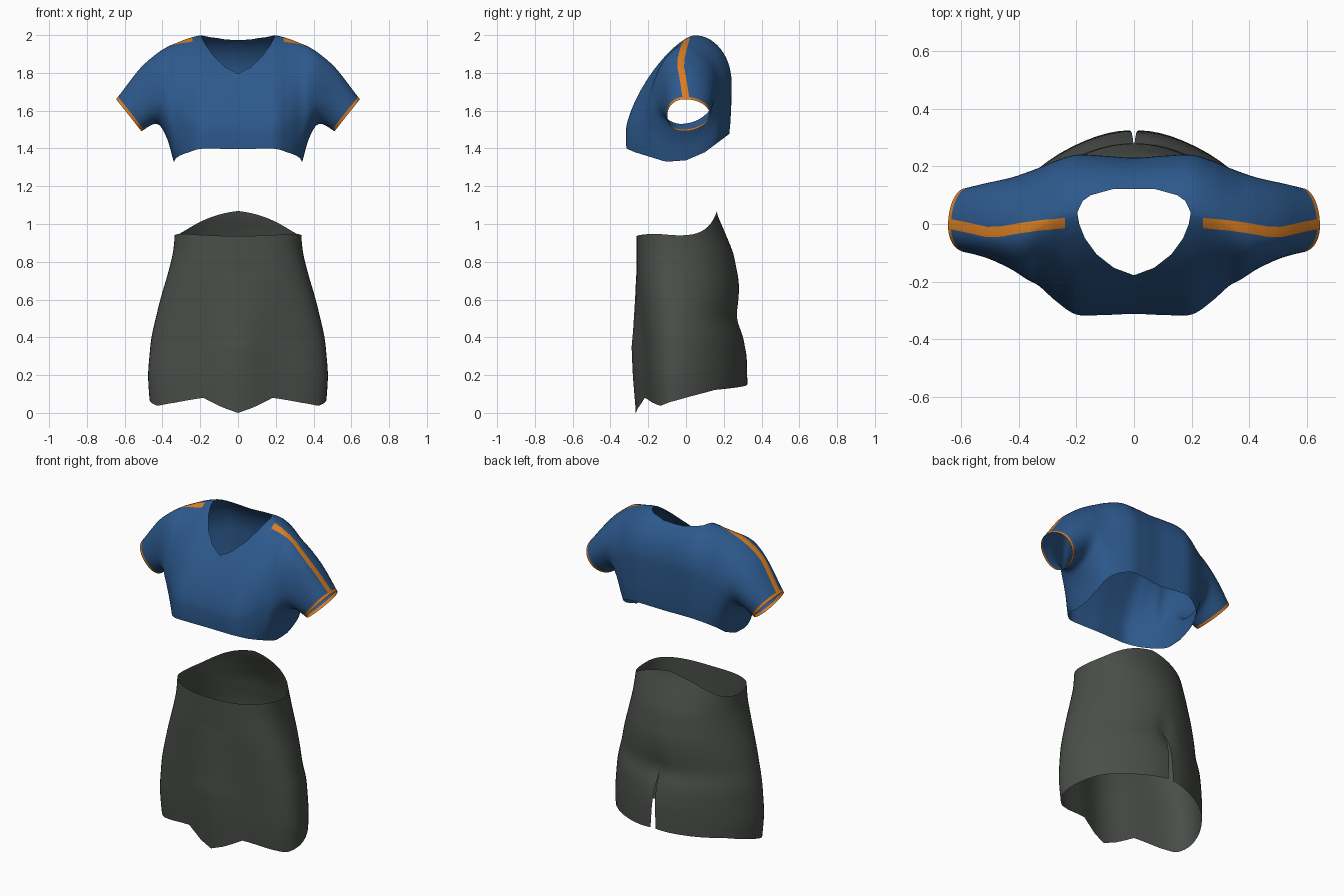
import bpy
import bmesh
from math import sin, cos, pi, exp, copysign, radians
from mathutils import Vector

cube = bpy.data.objects.get("Cube")
if cube:
    bpy.data.objects.remove(cube)


def material(name, rgb):
    mat = bpy.data.materials.new(name)
    mat.use_nodes = True
    mat.diffuse_color = (*rgb, 1)
    mat.node_tree.nodes["Principled BSDF"].inputs["Base Color"].default_value = (*rgb, 1)
    return mat


blue = material("blue cloth", (0.026, 0.1, 0.265))
orange = material("orange trim", (0.7, 0.21, 0.017))
grey = material("dark grey cloth", (0.068, 0.076, 0.066))


def power(v, n):
    return copysign(abs(v) ** n, v)


def interp(points, v):
    """Piecewise linear lookup; each point is (key, value)."""
    if v <= points[0][0]:
        return points[0][1]
    for (a, p), (b, q) in zip(points, points[1:]):
        if v <= b:
            return p + (q - p) * (v - a) / (b - a)
    return points[-1][1]


def catmull(rows, steps):
    """Smooth rows of numbers by passing a spline through them."""
    out = []
    for i in range(len(rows) - 1):
        four = [rows[min(max(i + k, 0), len(rows) - 1)] for k in (-1, 0, 1, 2)]
        for s in range(steps):
            t = s / steps
            out.append([b + 0.5 * t * (c - a + t * (2 * a - 5 * b + 4 * c - d
                        + t * (3 * (b - c) + d - a))) for a, b, c, d in zip(*four)])
    return out + [list(rows[-1])]


def loft(bm, rings, closed):
    grid = [[bm.verts.new(p) for p in ring] for ring in rings]
    n = len(grid[0])
    for lo, hi in zip(grid, grid[1:]):
        for j in range(n if closed else n - 1):
            k = (j + 1) % n
            bm.faces.new((lo[j], lo[k], hi[k], hi[j]))


def cut(bm, co, normal, test=None, clear=False):
    """Slice the faces that pass the test; optionally drop the outer side."""
    faces = [f for f in bm.faces if test is None or test(f.calc_center_median())]
    edges = {e for f in faces for e in f.edges}
    verts = {v for f in faces for v in f.verts}
    bmesh.ops.bisect_plane(bm, geom=[*faces, *edges, *verts], dist=1e-5,
                           plane_co=co, plane_no=normal, clear_outer=clear)


def finish(bm, name, mats, angle):
    mesh = bpy.data.meshes.new(name)
    bm.to_mesh(mesh)
    bm.free()
    obj = bpy.data.objects.new(name, mesh)
    bpy.context.collection.objects.link(obj)
    for mat in mats:
        mesh.materials.append(mat)
    bpy.ops.object.select_all(action="DESELECT")
    obj.select_set(True)
    bpy.context.view_layer.objects.active = obj
    bpy.ops.object.shade_smooth_by_angle(angle=radians(angle))


# Shirt: sections across the body, from the middle out to the sleeve end
# x, front y, back y, top y, top z, bottom z, front bulge z, back bulge z, boxiness
half = [
    (0, -.312, .23, .05, 1.995, 1.13, 1.5, 1.75, 1),
    (.11, -.316, .237, .05, 1.998, 1.13, 1.5, 1.75, 1),
    (.2, -.314, .24, .04, 1.998, 1.14, 1.5, 1.75, 1),
    (.27, -.268, .22, .025, 1.98, 1.19, 1.52, 1.73, .9),
    (.33, -.215, .195, .0, 1.957, 1.3, 1.56, 1.7, .6),
    (.375, -.19, .178, -.02, 1.937, 1.45, 1.61, 1.69, .3),
    (.43, -.155, .16, -.035, 1.902, 1.53, 1.66, 1.7, 0),
    (.52, -.115, .14, -.035, 1.822, 1.485, 1.64, 1.65, 0),
    (.63, -.09, .115, -.01, 1.68, 1.41, 1.55, 1.55, 0),
    (.74, -.08, .1, .0, 1.54, 1.33, 1.44, 1.44, 0),
]
stations = [(-r[0], *r[1:]) for r in half[:0:-1]] + half


def shirt_ring(x, front, back, top_y, top, bottom, front_z, back_z, box, n=56):
    ring = []
    for j in range(n):
        a = 2 * pi * j / n
        c, s = cos(a), sin(a)
        side, side_z = (front, front_z) if c > 0 else (back, back_z)
        if s > 0:
            mid_y, end = top_y, top
            k = 2 - 0.58 * box if c > 0 else 2
        else:
            mid_y, end = (front + back) / 2 - 0.03, bottom
            k = 2 + 0.8 * box
        ring.append((x, mid_y + (side - mid_y) * abs(c) ** (2 / k),
                     side_z + (end - side_z) * abs(s) ** (2 / k)))
    return ring


bm = bmesh.new()
loft(bm, [shirt_ring(*row) for row in catmull(stations, 6)], True)
bmesh.ops.recalc_face_normals(bm, faces=bm.faces[:])

# Cuffs: trim the sleeve ends and slice the trim band
for side in (1, -1):
    out = Vector((side * .17, 0, -.135)).normalized()
    end = Vector((side * .51, 0, 1.49))
    cut(bm, end, out, clear=True)
    cut(bm, end - out * .016, out, lambda c: c.x * side > .4)

# Wavy hem, trimmed line by line
hem = [(-.4, 1.42), (-.27, 1.38), (-.2, 1.35), (-.1, 1.33), (0, 1.337),
       (.1, 1.38), (.3, 1.53)]
for (y0, z0), (y1, z1) in zip(hem, hem[1:]):
    cut(bm, (0, y0, z0), (0, z1 - z0, y0 - y1), clear=True)

# V neck opening
right = [(0, -.178), (.07, -.152), (.13, -.105), (.17, -.05), (.19, 0),
         (.197, .04), (.178, .08), (.15, .1), (.07, .122)]
outline = right + [(-x, y) for x, y in right[:0:-1]]
neck = [(Vector((*p, 0)), Vector((q[1] - p[1], p[0] - q[0], 0)))
        for p, q in zip(outline, outline[1:] + outline[:1])]
for co, normal in neck:
    cut(bm, co, normal, lambda c: c.z > 1.7 and abs(c.x) < .25)
hole = [f for f in bm.faces if f.calc_center_median().z > 1.7 and
        all((f.calc_center_median() - co).dot(no) < 0 for co, no in neck)]
bmesh.ops.delete(bm, geom=hole, context="FACES")

# Shoulder stripes, sliced along a wavy line
wave = [(.24, .003), (.33, -.005), (.4, -.015), (.46, -.026), (.51, -.028),
        (.58, -.012), (.66, .004)]
WIDE = .018
for side in (1, -1):
    cut(bm, (side * .24, 0, 0), (1, 0, 0), lambda c: c.z > 1.8 and abs(c.y) < .08)
    for (x0, y0), (x1, y1) in zip(wave, wave[1:]):
        for w in (WIDE, -WIDE):
            cut(bm, (side * x0, y0 + w, 0), (y0 - y1, side * (x1 - x0), 0),
                lambda c: x0 - .01 < c.x * side < x1 + .01 and abs(c.y) < .1)

bm.normal_update()
for f in bm.faces:
    c = f.calc_center_median()
    x = abs(c.x)
    band = (.17 * (x - .51) - .135 * (c.z - 1.49)) / .217 > -.016
    stripe = x > .24 and f.normal.z > .1 and abs(c.y - interp(wave, x)) < WIDE
    f.material_index = int(stripe or (band and x > .4))
finish(bm, "shirt", (blue, orange), 60)

# Skirt: half width, front and back depth by height; hem and waist by angle
width = [(0, .46), (.06, .468), (.2, .478), (.4, .46), (.6, .412), (.75, .367),
         (.86, .34), (.95, .335), (1.07, .325)]
front = [(0, -.205), (.2, -.222), (.4, -.23), (.6, -.247), (.75, -.263), (.94, -.262)]
back = [(.15, .325), (.3, .322), (.41, .308), (.5, .275), (.6, .282), (.7, .28),
        (.85, .25), (.97, .2), (1.06, .16)]
roundness = [(.3, 1.75), (.7, 1.9), (.95, 2.05)]
skirt_hem = [(0, 0), (.314, .08), (.7, .055), (1.1, .037), (1.6, .068), (2.2, .122),
             (pi, .15)]
waist = [(0, .935), (1.1, .95), (1.8, .935), (2.2, .965), (2.6, 1.03), (pi, 1.075)]
MID = -.05


def smooth(points, z, r=.05):
    return sum(interp(points, z + r * k / 3) for k in range(-3, 4)) / 7


def skirt_point(a, t):
    """a runs from the back slit round the front (0) to the back again."""
    low, high = interp(skirt_hem, abs(a)), smooth(waist, abs(a), .25)
    z = low + (high - low) * t
    w = smooth(width, z)
    if abs(a) < pi / 2:  # boxy front with a loose middle panel
        e = .8
        x = w * power(sin(a), e)
        y = MID + (smooth(front, z) - MID) * abs(cos(a)) ** e
        y -= .06 * exp(-(x / .15) ** 2) * max(0, min(1, (.75 - z) / .4))
    else:  # rounder back with a crease above the slit
        e = 2 / smooth(roundness, z)
        x = w * power(sin(a), e)
        y = MID + (smooth(back, z, .03) - MID) * abs(cos(a)) ** e
        y -= .02 * exp(-(x / .04) ** 2) * exp(-((z - .48) / .1) ** 2)
        gap = .026 * max(0, 1 - z / .48)
        x += copysign(gap * exp(-(x / .12) ** 2), a)
    return x, y, z


bm = bmesh.new()
COLS, ROWS = 60, 40
loft(bm, [[skirt_point(-pi + 2 * pi * j / COLS, i / ROWS) for j in range(COLS + 1)]
          for i in range(ROWS + 1)], False)
bmesh.ops.remove_doubles(bm, verts=bm.verts[:], dist=1e-4)
finish(bm, "skirt", (grey,), 60)
